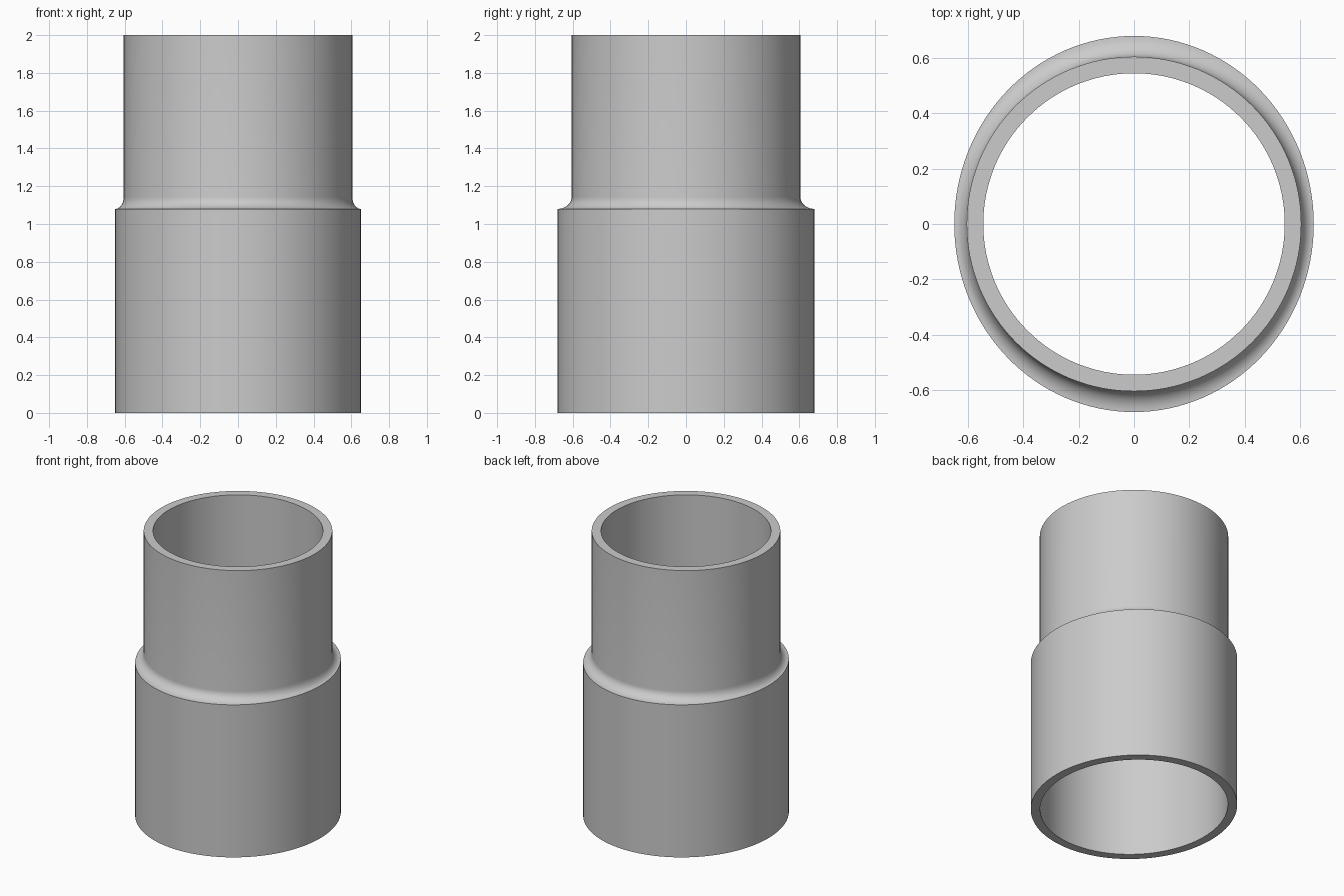
import bpy, bmesh, math

cube = bpy.data.objects.get("Cube")
if cube:
    bpy.data.objects.remove(cube, do_unlink=True)

SEGMENTS = 128
WALL = 0.06
PIPE = 0.605              # outer radius of the round spigot
SOCKET = (0.65, 0.68)     # outer half-axes of the oval socket
SHOULDER = 1.08
FILLET = 0.065

# Plain grey material
grey = bpy.data.materials.new("plain_grey")
grey.use_nodes = True
grey.diffuse_color = (0.6, 0.6, 0.6, 1)
grey.node_tree.nodes["Principled BSDF"].inputs["Base Color"].default_value = (0.6, 0.6, 0.6, 1)

# Closed wall section as (x half-axis, y half-axis, height)
sx, sy = SOCKET
bore = PIPE - WALL
section = [(sx, sy, 0), (sx, sy, SHOULDER)]
STEPS = 10
for i in range(1, STEPS + 1):       # concave fillet from shoulder to spigot
    a = math.pi / 2 * i / STEPS
    out = 1 - math.sin(a)
    section.append((PIPE + (sx - PIPE) * out, PIPE + (sy - PIPE) * out,
                    SHOULDER + FILLET * (1 - math.cos(a))))
section += [
    (PIPE, PIPE, 2), (bore, bore, 2),
    (bore, bore, SHOULDER - WALL),
    (sx - WALL, sy - WALL, SHOULDER - WALL), (sx - WALL, sy - WALL, 0),
]

# Sweep the section around the axis, blending round to oval
bm = bmesh.new()
rings = []
for rx, ry, z in section:
    angles = [math.tau * i / SEGMENTS for i in range(SEGMENTS)]
    rings.append([bm.verts.new((rx * math.cos(a), ry * math.sin(a), z)) for a in angles])
for k, ring in enumerate(rings):
    above = rings[(k + 1) % len(rings)]
    for i in range(SEGMENTS):
        j = (i + 1) % SEGMENTS
        bm.faces.new((ring[i], ring[j], above[j], above[i]))
bmesh.ops.recalc_face_normals(bm, faces=bm.faces)

mesh = bpy.data.meshes.new("pipe_adapter")
bm.to_mesh(mesh)
bm.free()
mesh.materials.append(grey)
adapter = bpy.data.objects.new("pipe_adapter", mesh)
bpy.context.collection.objects.link(adapter)

# Smooth walls with crisp rims
bpy.ops.object.select_all(action='DESELECT')
adapter.select_set(True)
bpy.context.view_layer.objects.active = adapter
bpy.ops.object.shade_smooth_by_angle(angle=math.radians(30))
